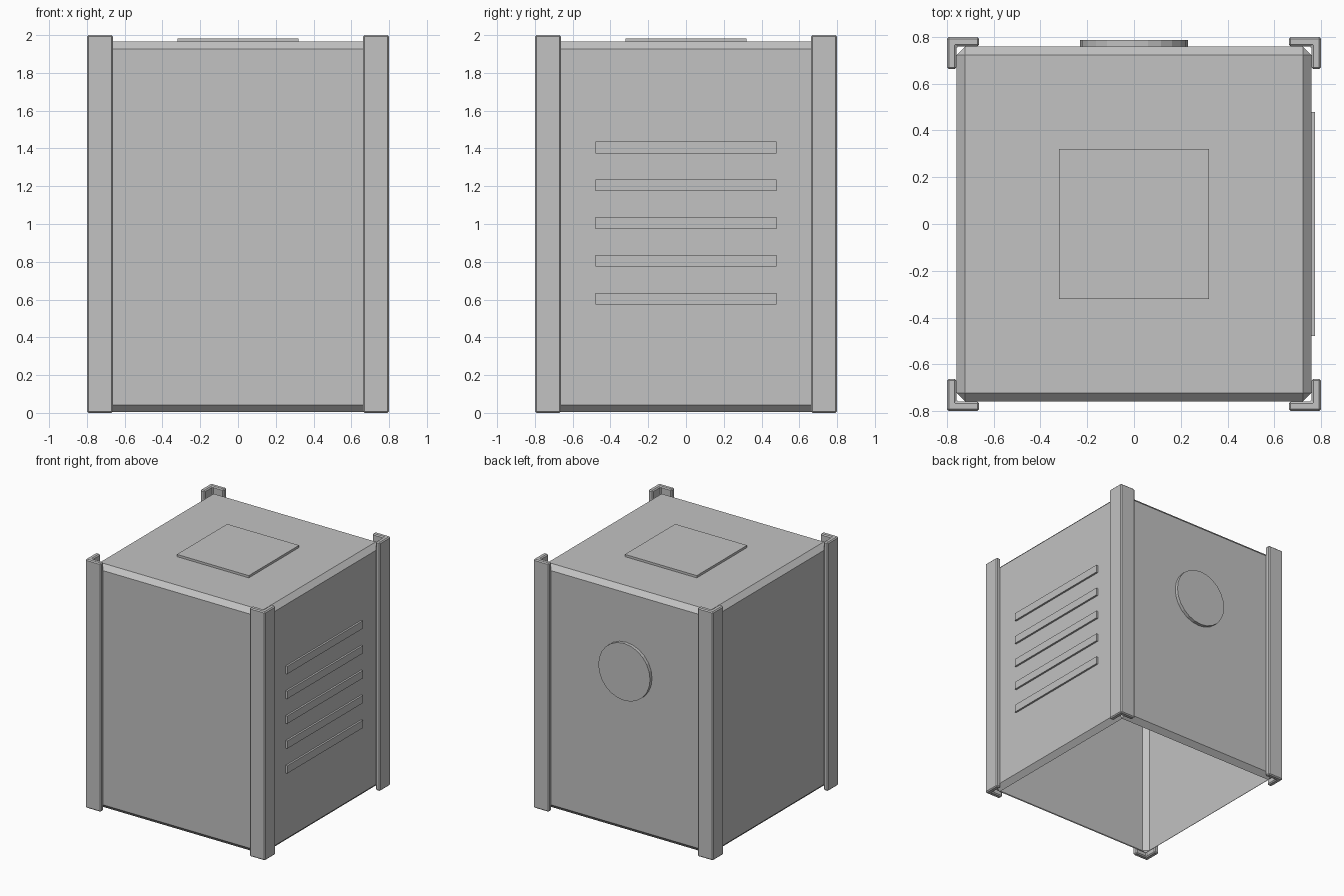
import bpy, bmesh, math
from mathutils import Matrix, Vector

if "Cube" in bpy.data.objects:
    bpy.data.objects.remove(bpy.data.objects["Cube"])

grey = bpy.data.materials.new("plain grey")
grey.diffuse_color = (0.54, 0.54, 0.54, 1)
grey.use_nodes = True
grey.node_tree.nodes["Principled BSDF"].inputs["Base Color"].default_value = grey.diffuse_color


def finish(name, bm):
    mesh = bpy.data.meshes.new(name)
    bm.normal_update()
    bm.to_mesh(mesh)
    bm.free()
    mesh.materials.append(grey)
    ob = bpy.data.objects.new(name, mesh)
    bpy.context.collection.objects.link(ob)
    return ob


def box(lo, hi):
    bm = bmesh.new()
    lo, hi = Vector(lo), Vector(hi)
    size = hi - lo
    bmesh.ops.create_cube(bm, size=1, matrix=Matrix.Translation((lo + hi) / 2)
                          @ Matrix.Diagonal((*size, 1)))
    return bm


def chamfer(bm, width):
    bmesh.ops.bevel(bm, geom=bm.edges[:], offset=width, segments=1,
                    affect='EDGES', profile=0.5)


# Casing: chamfered shell, open underneath
Z0, Z1, R = 0.005, 1.965, 0.76
bm = box((-R, -R, Z0), (R, R, Z1))
chamfer(bm, 0.038)
bm.normal_update()
bmesh.ops.delete(bm, geom=[f for f in bm.faces if f.normal.z < -0.9],
                 context='FACES_ONLY')
finish("casing", bm)

# Corner posts: L-shaped angle sections, one per corner
L_PROFILE = [(0.8, 0.8), (0.662, 0.8), (0.662, 0.76),
             (0.76, 0.76), (0.76, 0.662), (0.8, 0.662)]
for i in range(4):
    bm = bmesh.new()
    base = bm.faces.new([bm.verts.new((x, y, 0)) for x, y in L_PROFILE])
    up = bmesh.ops.extrude_face_region(bm, geom=[base])
    bmesh.ops.translate(bm, vec=(0, 0, 2),
                        verts=[v for v in up["geom"]
                               if isinstance(v, bmesh.types.BMVert)])
    bmesh.ops.recalc_face_normals(bm, faces=bm.faces)
    chamfer(bm, 0.008)
    bm.transform(Matrix.Rotation(i * math.pi / 2, 4, 'Z'))
    finish(f"corner_post_{i + 1}", bm)

# Raised square plate on the roof
finish("roof_plate", box((-0.32, -0.32, Z1 - 0.02), (0.32, 0.32, 1.983)))

# Row of slats on the right side
for i in range(5):
    z = 0.605 + 0.2 * i
    finish(f"side_slat_{i + 1}",
           box((R - 0.02, -0.48, z - 0.031), (0.775, 0.48, z + 0.031)))

# Round cover on the back
bm = bmesh.new()
bmesh.ops.create_cone(bm, cap_ends=True, segments=24, radius1=0.23,
                      radius2=0.23, depth=0.046,
                      matrix=Matrix.Translation((0, 0.763, 1.3))
                      @ Matrix.Rotation(math.pi / 2, 4, 'X'))
finish("back_cover", bm)
